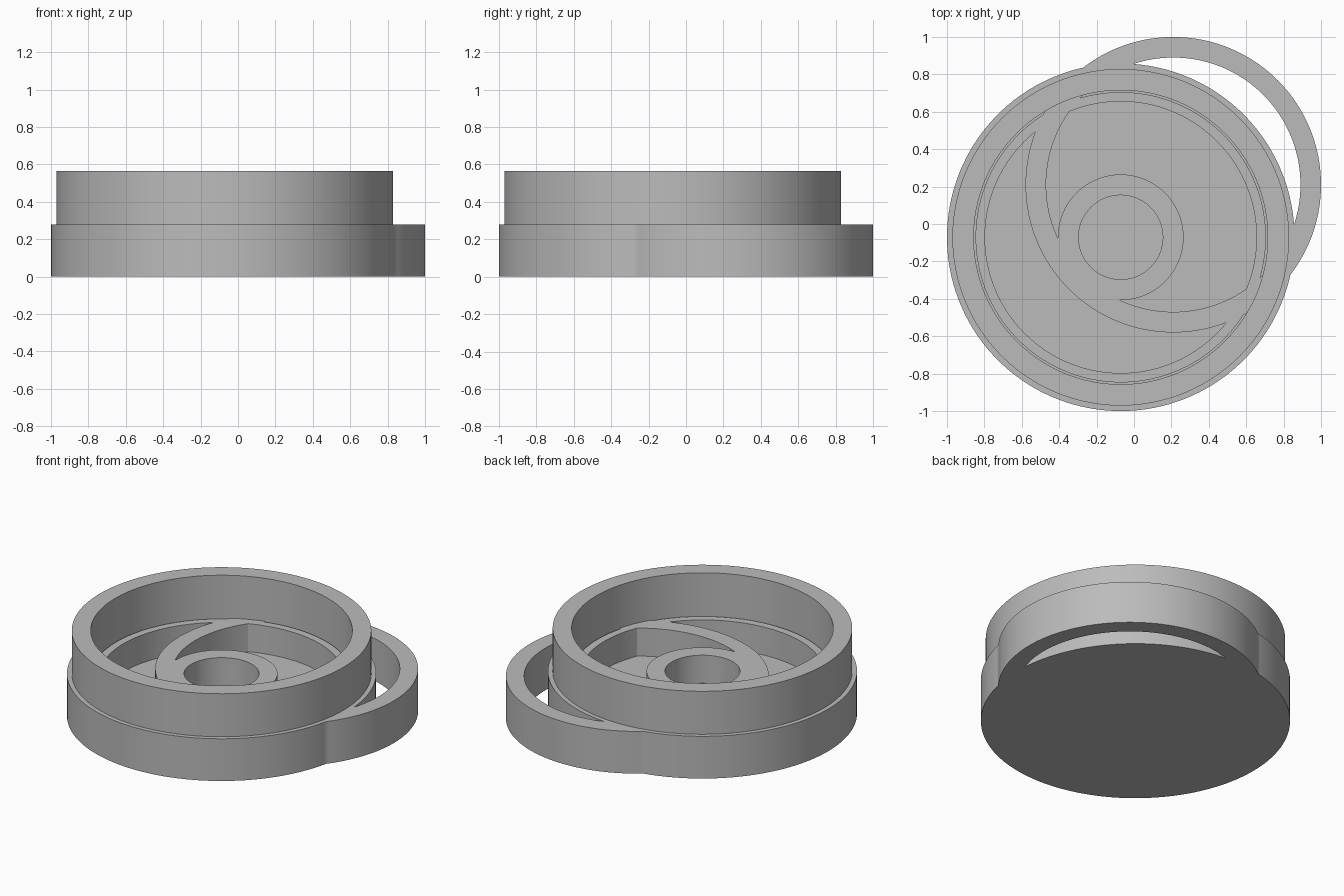
import bpy, bmesh, math
from mathutils import Vector

cube = bpy.data.objects.get("Cube")
if cube:
    bpy.data.objects.remove(cube, do_unlink=True)

SEGMENTS = 160
DECK = 0.28      # top of the lower wall, loop and boss
FLOOR = 0.094    # inside floor of the cup
RIM = 0.565      # top of the upper rim

grey = bpy.data.materials.new("plain grey")
grey.use_nodes = True
colour = (0.5, 0.5, 0.5, 1)
grey.diffuse_color = colour
grey.node_tree.nodes["Principled BSDF"].inputs["Base Color"].default_value = colour


def lathe(name, profile, centre, closed):
    """Spin an (r, z) profile around a vertical axis through centre."""
    bm = bmesh.new()
    verts = [bm.verts.new((r, 0, z)) for r, z in profile]
    edges = [bm.edges.new(pair) for pair in zip(verts, verts[1:])]
    if closed:
        edges.append(bm.edges.new((verts[-1], verts[0])))
    bmesh.ops.spin(bm, geom=verts + edges, cent=(0, 0, 0), axis=(0, 0, 1),
                   angle=math.tau, steps=SEGMENTS, use_duplicate=False)
    bmesh.ops.remove_doubles(bm, verts=bm.verts, dist=1e-5)
    bmesh.ops.translate(bm, verts=bm.verts, vec=Vector((centre, centre, 0)))
    bmesh.ops.recalc_face_normals(bm, faces=bm.faces)
    mesh = bpy.data.meshes.new(name)
    bm.to_mesh(mesh)
    bm.free()
    mesh.materials.append(grey)
    obj = bpy.data.objects.new(name, mesh)
    bpy.context.collection.objects.link(obj)
    return obj


def tube(name, inner, outer, bottom, top, centre):
    profile = [(inner, bottom), (outer, bottom), (outer, top), (inner, top)]
    return lathe(name, profile, centre, True)


# Cup: stepped outside, tall rim, narrow groove and inner ledge
CUP = -0.071
body = lathe("cup_body", [
    (0, 0), (0.929, 0), (0.929, DECK), (0.9, DECK), (0.9, RIM),
    (0.786, RIM), (0.786, FLOOR), (0.776, FLOOR), (0.776, DECK),
    (0.726, DECK), (0.726, FLOOR), (0, FLOOR)], CUP, False)

# Offset loop that crosses the cup, and the central boss
loop = tube("offset_loop", 0.68, 0.79, 0, DECK, 0.21)
boss = tube("centre_boss", 0.225, 0.336, FLOOR / 2, DECK, CUP)

# Merge the parts into one solid
bpy.context.view_layer.objects.active = body
for part in (loop, boss):
    union = body.modifiers.new("join_" + part.name, "BOOLEAN")
    union.operation = "UNION"
    union.solver = "EXACT"
    union.object = part
    bpy.ops.object.modifier_apply(modifier=union.name)
    bpy.data.objects.remove(part, do_unlink=True)

bpy.ops.object.select_all(action="DESELECT")
body.select_set(True)
bpy.ops.object.shade_smooth_by_angle(angle=math.radians(30))
